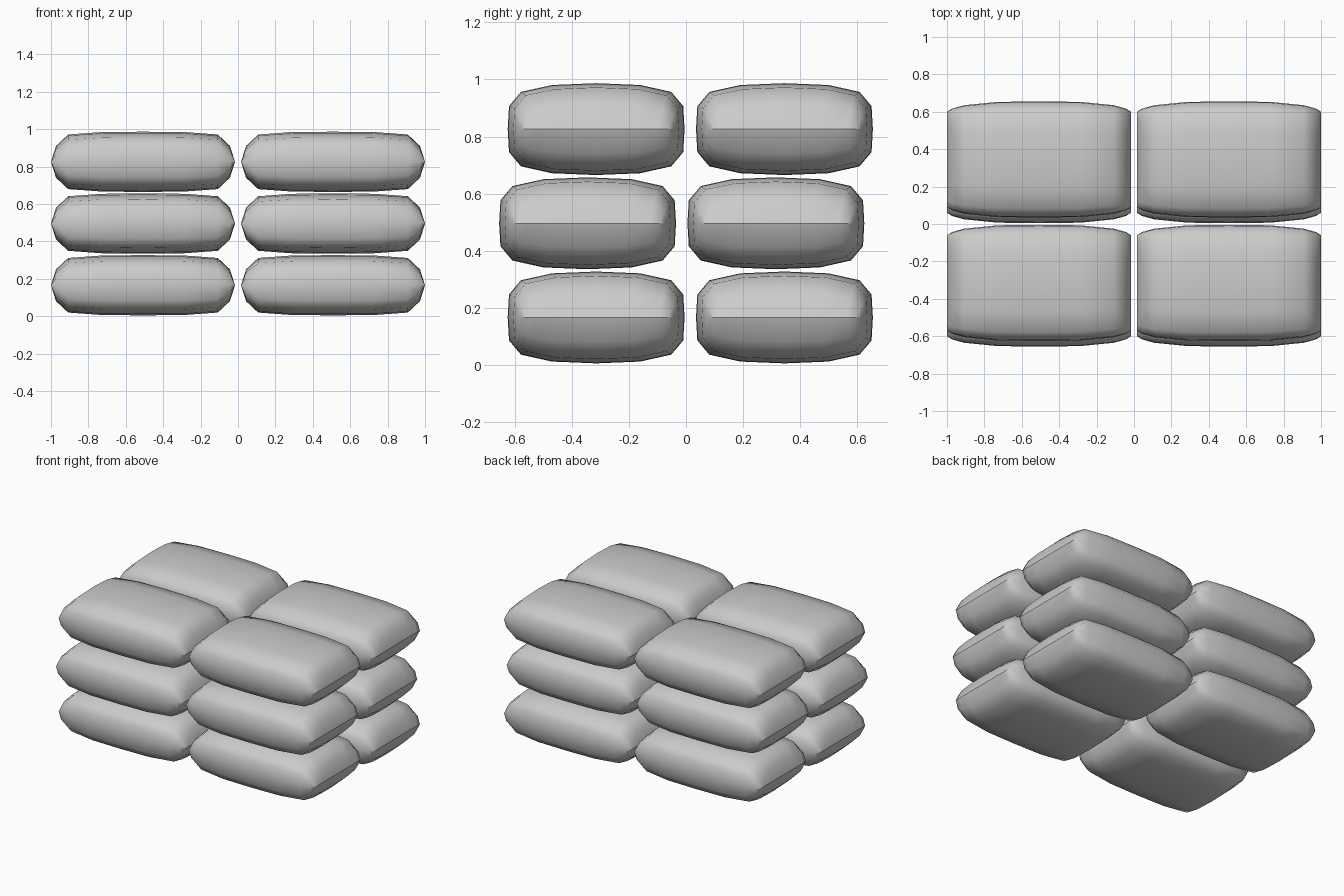
import bpy, bmesh

if "Cube" in bpy.data.objects:
    bpy.data.objects.remove(bpy.data.objects["Cube"])

# Lengthwise stations of one bag: x, half width, half height
HALF = [(0.22, 0.308, 0.159), (0.40, 0.29, 0.146), (0.465, 0.272, 0.085), (0.492, 0.255, 0.0)]
STATIONS = [(-x, w, h) for x, w, h in reversed(HALF)] + [(0, 0.31, 0.161)] + HALF

# Pillow cross-section as fractions of half width and half height
QUARTER = [(1, 0), (0.985, 0.5), (0.85, 0.81), (0.5, 0.96), (0, 1)]
UPPER = QUARTER + [(-y, z) for y, z in reversed(QUARTER[:-1])]
SECTION = UPPER + [(y, -z) for y, z in reversed(UPPER[1:-1])]


def bag_mesh():
    bm = bmesh.new()
    rings = [[bm.verts.new((x, y * w, z * h)) for y, z in SECTION] for x, w, h in STATIONS]
    n = len(SECTION)
    for a, b in zip(rings, rings[1:]):
        for i in range(n):
            j = (i + 1) % n
            bm.faces.new((a[i], a[j], b[j], b[i]))
    # the end rings collapse into a seam
    bmesh.ops.remove_doubles(bm, verts=bm.verts, dist=0.0005)
    bmesh.ops.recalc_face_normals(bm, faces=bm.faces)
    for f in bm.faces:
        f.smooth = True
    for e in bm.edges:
        if all(abs(v.co.x) > 0.49 for v in e.verts):
            e.smooth = False
    mesh = bpy.data.meshes.new("sandbag")
    bm.to_mesh(mesh)
    bm.free()
    return mesh


# Three layers of four bags, the middle layer shifted forward
mesh = bag_mesh()
for layer in range(3):
    shift = -0.015 if layer == 1 else 0.015
    for row in (-1, 1):
        for side in (-1, 1):
            bag = bpy.data.objects.new("sandbag", mesh)
            bag.location = (side * 0.508, row * 0.33 + shift, 0.166 + layer * 0.33)
            bpy.context.collection.objects.link(bag)
